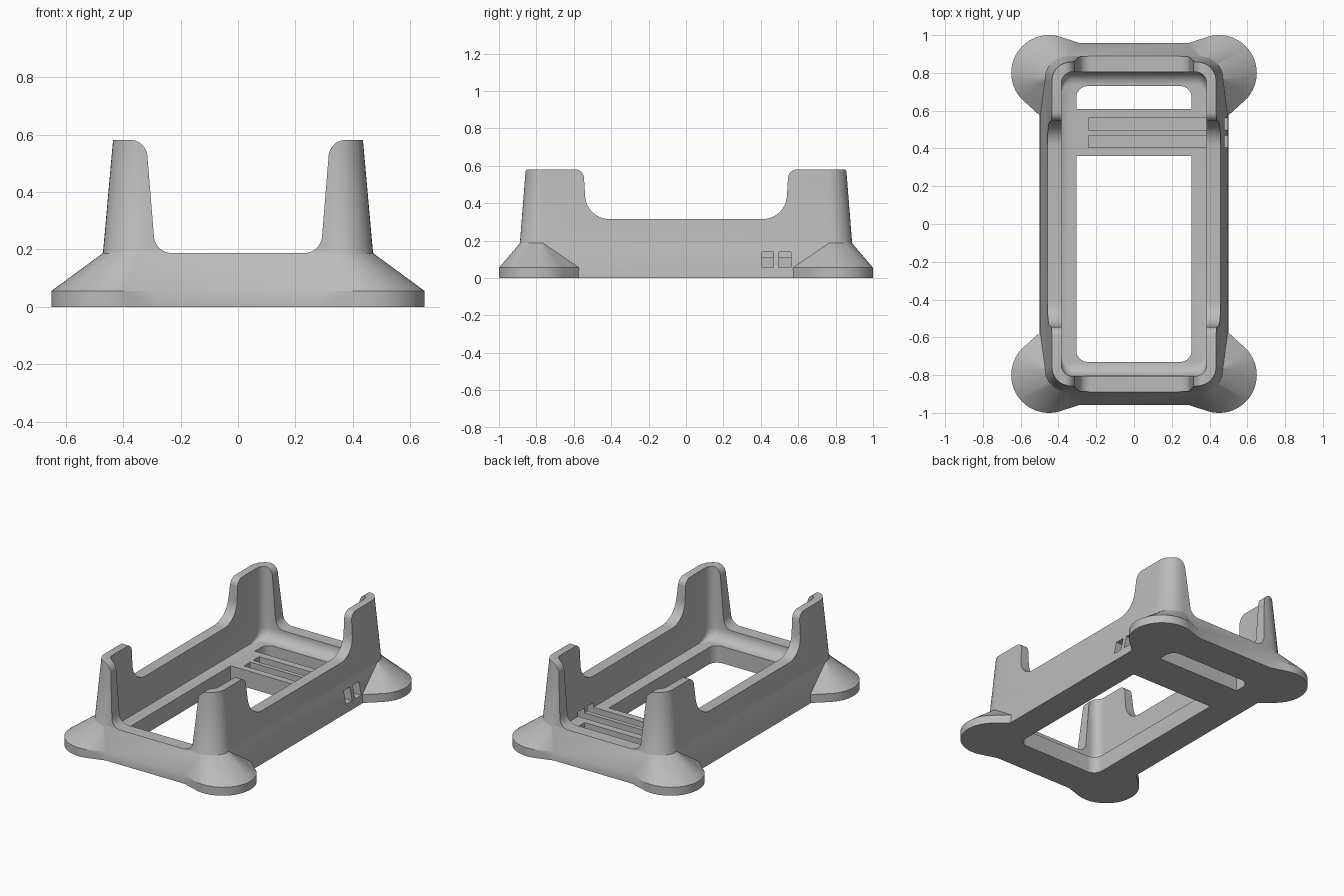
import bpy, bmesh
from math import sin, cos, pi, radians

if "Cube" in bpy.data.objects:
    bpy.data.objects.remove(bpy.data.objects["Cube"])

grey = bpy.data.materials.new("plain_grey")
grey.use_nodes = True
grey.diffuse_color = (0.5, 0.5, 0.5, 1)
grey.node_tree.nodes["Principled BSDF"].inputs["Base Color"].default_value = (0.5, 0.5, 0.5, 1)


def arc(cx, cy, r, start, end, n=10):
    angles = [radians(start + (end - start) * i / n) for i in range(n + 1)]
    return [(cx + r * cos(a), cy + r * sin(a)) for a in angles]


def rounded_rect(hx, hy, r):
    pts = []
    for sx, sy, a in ((1, 1, 0), (-1, 1, 90), (-1, -1, 180), (1, -1, 270)):
        pts += arc(sx * (hx - r), sy * (hy - r), r, a, a + 90)
    return pts


def make(name, bm):
    bmesh.ops.recalc_face_normals(bm, faces=bm.faces)
    mesh = bpy.data.meshes.new(name)
    bm.to_mesh(mesh)
    bm.free()
    mesh.materials.append(grey)
    obj = bpy.data.objects.new(name, mesh)
    bpy.context.collection.objects.link(obj)
    return obj


def loft(name, rings):
    """Skin a stack of equal-length rings of 3D points and cap both ends."""
    bm = bmesh.new()
    loops = [[bm.verts.new(p) for p in ring] for ring in rings]
    n = len(loops[0])
    for low, high in zip(loops, loops[1:]):
        for i in range(n):
            j = (i + 1) % n
            bm.faces.new((low[i], low[j], high[j], high[i]))
    bm.faces.new(loops[0])
    bm.faces.new(loops[-1])
    return make(name, bm)


def rect_loft(name, sections):
    return loft(name, [[(x, y, z) for x, y in rounded_rect(hx, hy, r)]
                       for z, hx, hy, r in sections])


def box(name, x0, x1, y0, y1, z0, z1):
    return loft(name, [[(x0, y0, z), (x1, y0, z), (x1, y1, z), (x0, y1, z)]
                       for z in (z0, z1)])


def combine(target, other, operation):
    mod = target.modifiers.new("combine", 'BOOLEAN')
    mod.operation = operation
    mod.solver = 'EXACT'
    mod.object = other
    bpy.context.view_layer.objects.active = target
    bpy.ops.object.modifier_apply(modifier=mod.name)
    bpy.data.objects.remove(other)


# Tapered outer shell
cradle = rect_loft("cradle_body", [
    (0, 0.5, 0.957, 0.14), (0.055, 0.497, 0.957, 0.14),
    (0.188, 0.47, 0.888, 0.12), (0.58, 0.435, 0.857, 0.1)])

# Flared round feet blended into the four corners
for sx in (1, -1):
    for sy in (1, -1):
        bm = bmesh.new()
        base = arc(0.45, 0.8, 0.2, 0, 360, 64)[:-1]
        base += [(0.27, 0.952), (0.494, 0.57), (0.27, 0.57)]
        top = arc(0.349, 0.766, 0.12, 0, 90) + [(0.3, 0.7)]
        for points, z in ((base, 0), (base, 0.055), (top, 0.188)):
            for x, y in points:
                bm.verts.new((sx * x, sy * y, z))
        hull = bmesh.ops.convex_hull(bm, input=bm.verts)
        loose = set(hull["geom_interior"]) | set(hull["geom_unused"])
        bmesh.ops.delete(bm, geom=[v for v in loose if isinstance(v, bmesh.types.BMVert)],
                         context='VERTS')
        bmesh.ops.dissolve_limit(bm, angle_limit=radians(0.5), verts=bm.verts, edges=bm.edges)
        combine(cradle, make("foot", bm), 'UNION')

# Inner cavity, curving up from the floor at both ends
sections = []
for i in range(9):
    a = i / 8 * pi / 2
    sections.append((0.11 + 0.07 * (1 - cos(a)), 0.385, 0.735 + 0.07 * sin(a), 0.06))
sections.append((0.8, 0.385, 0.805, 0.06))
combine(cradle, rect_loft("cavity", sections), 'DIFFERENCE')

# Floor opening, divided by a bridge
opening = rect_loft("opening", [(-0.2, 0.305, 0.73, 0.06), (0.15, 0.305, 0.73, 0.06)])
combine(opening, box("bridge", -0.6, 0.6, 0.36, 0.61, -0.5, 0.5), 'DIFFERENCE')
combine(cradle, opening, 'DIFFERENCE')


# Rounded notches that leave the corner posts standing
def notch(name, half, place):
    outline = half + [(-u, z) for u, z in reversed(half)]
    combine(cradle, loft(name, [[place(u, d, z) for u, z in outline] for d in (-1.2, 1.2)]),
            'DIFFERENCE')


end_half = arc(0.23, 0.25, 0.063, -90, 0) + arc(0.375, 0.521, 0.06, 180, 90) + [(0.375, 0.7)]
side_half = arc(0.41, 0.445, 0.13, -90, 0) + arc(0.595, 0.531, 0.05, 180, 90) + [(0.595, 0.7)]
notch("end_notch", end_half, lambda u, d, z: (u, d, z))
notch("side_notch", side_half, lambda u, d, z: (d, u, z))

# Two channels in the bridge that run out through the left wall
for y in (0.437, 0.53):
    combine(cradle, box("channel", -0.24, 0.7, y - 0.032, y + 0.032, 0.055, 0.14), 'DIFFERENCE')

bpy.ops.object.select_all(action='DESELECT')
cradle.select_set(True)
bpy.context.view_layer.objects.active = cradle
bpy.ops.object.shade_smooth_by_angle(angle=radians(30))
